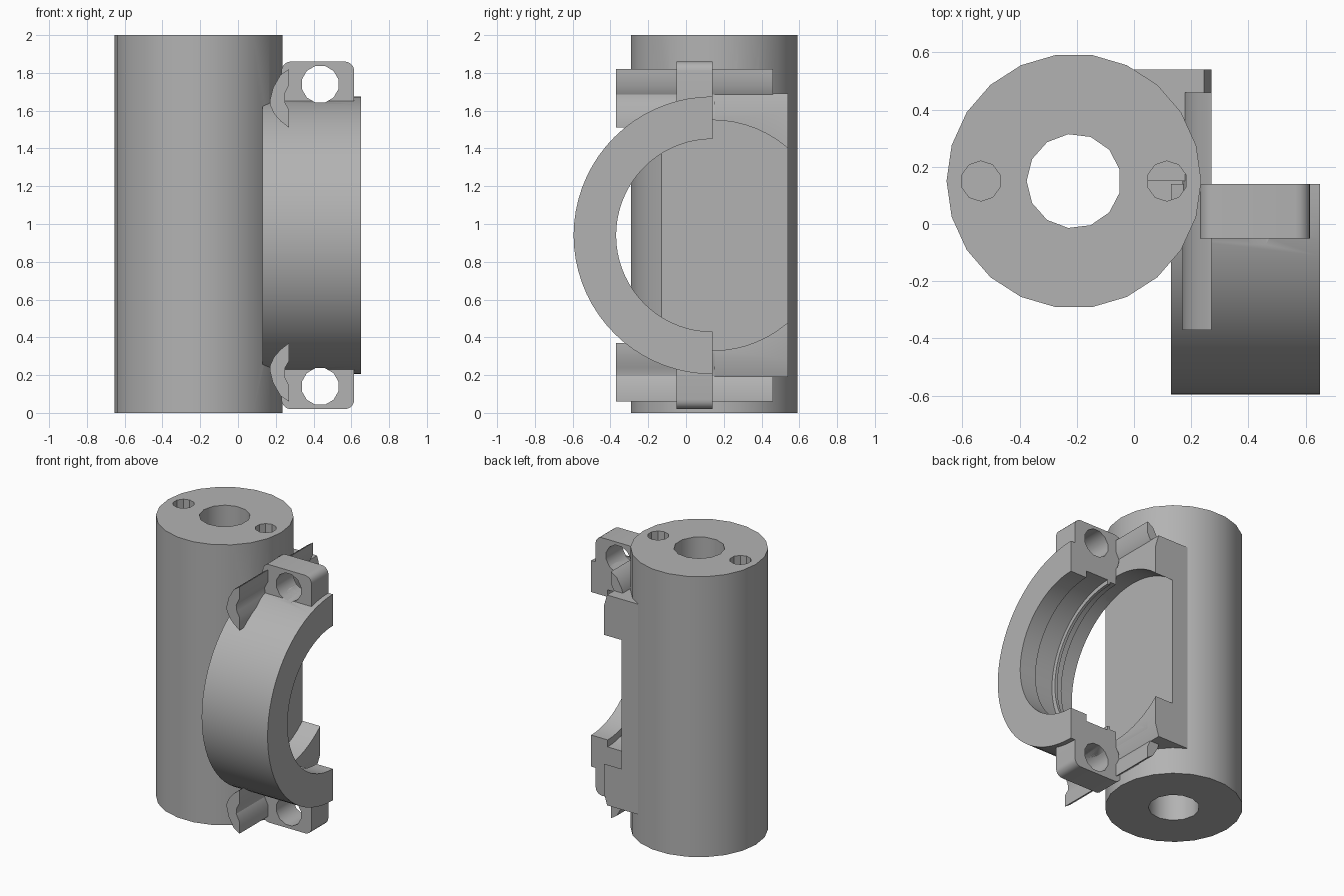
import bpy, bmesh, math
from mathutils import Vector, Matrix

old = bpy.data.objects.get("Cube")
if old:
    bpy.data.objects.remove(old, do_unlink=True)

GREY = (0.45, 0.45, 0.45, 1)
mat = bpy.data.materials.new("plain grey")
mat.use_nodes = True
mat.diffuse_color = GREY
mat.node_tree.nodes["Principled BSDF"].inputs["Base Color"].default_value = GREY

MID_Z = 0.94     # height of the clamp axis
SPLIT_Y = 0.14   # split face of the clamp


def finish(name, bm):
    bmesh.ops.recalc_face_normals(bm, faces=bm.faces)
    me = bpy.data.meshes.new(name)
    bm.to_mesh(me)
    bm.free()
    me.materials.append(mat)
    ob = bpy.data.objects.new(name, me)
    bpy.context.collection.objects.link(ob)
    return ob


def prism(name, pts, offset):
    """Extrude a closed 3D outline along offset."""
    bm = bmesh.new()
    face = bm.faces.new([bm.verts.new(p) for p in pts])
    ext = bmesh.ops.extrude_face_region(bm, geom=[face], use_keep_orig=True)
    bmesh.ops.translate(bm, vec=Vector(offset),
                        verts=[v for v in ext["geom"] if isinstance(v, bmesh.types.BMVert)])
    return finish(name, bm)


def circle(r, n, start=0.0):
    return [(r * math.cos(start + math.tau * i / n), r * math.sin(start + math.tau * i / n))
            for i in range(n)]


def rod(name, x, y, r, n, z0, z1, start=0.0):
    return prism(name, [(x + a, y + b, z0) for a, b in circle(r, n, start)], (0, 0, z1 - z0))


def along_y(name, profile, y0, y1, side):
    """Profile of (x, height from clamp axis); side -1 mirrors it downwards."""
    return prism(name, [(x, y0, MID_Z + side * h) for x, h in profile], (0, y1 - y0, 0))


def boolean(ob, tool, operation="DIFFERENCE"):
    mod = ob.modifiers.new("bool", "BOOLEAN")
    mod.operation = operation
    mod.solver = "EXACT"
    mod.object = tool
    bpy.context.view_layer.objects.active = ob
    bpy.ops.object.modifier_apply(modifier=mod.name)
    bpy.data.objects.remove(tool, do_unlink=True)


def cavity():
    pts = [(0.13, SPLIT_Y + a, MID_Z + b) for a, b in circle(0.61, 64)]
    return prism("cavity_cutter", pts, (0.6, 0, 0))


# Main column with the seat for the clamp
column = rod("column", -0.21, 0.15, 0.445, 22, 0, 2)
boolean(column, cavity())
boolean(column, rod("bore_cutter", -0.21, 0.15, 0.165, 13, -0.1, 2.1, math.pi))
for x in (-0.535, 0.115):
    boolean(column, rod("pin_cutter", x, 0.15, 0.07, 10, 1.6, 2.1, math.pi / 10))

# Backing block behind the clamp, bevelled along the outer edges
block_profile = [(0, 0.75), (0.245, 0.75), (0.27, 0.665),
                 (0.27, -0.665), (0.245, -0.75), (0, -0.75)]
block = along_y("backing_block", block_profile, 0.15, 0.54, 1)
boolean(block, cavity())
parts = [column, block]

# Grooved rails above and below the clamp
rail_profile = [(0.27, 0.88), (0.225, 0.85), (0.185, 0.78), (0.17, 0.72), (0.17, 0.69),
                (0.19, 0.645), (0.225, 0.605), (0.27, 0.57), (0.27, 0.665),
                (0.25, 0.70), (0.245, 0.745), (0.27, 0.795)]

# Lug outline with rounded outer corners
lug_profile = [(0.23, 0.68), (0.615, 0.68)]
for cx, start in ((0.565, 0), (0.28, 90)):
    for i in range(6):
        a = math.radians(start + 18 * i)
        lug_profile.append((cx + 0.05 * math.cos(a), 0.87 + 0.05 * math.sin(a)))

# Half ring with a stepped inner wall
ring_profile = [(0.13, 0.735), (0.65, 0.735), (0.65, 0.51), (0.52, 0.51), (0.52, 0.56),
                (0.34, 0.56), (0.34, 0.53), (0.32, 0.53), (0.32, 0.55), (0.27, 0.55),
                (0.27, 0.61), (0.13, 0.61)]
bm = bmesh.new()
start_face = bm.faces.new([bm.verts.new((x, SPLIT_Y, MID_Z + r)) for x, r in ring_profile])
bmesh.ops.spin(bm, geom=[start_face] + start_face.verts[:] + start_face.edges[:],
               cent=(0, SPLIT_Y, MID_Z), axis=(1, 0, 0), angle=math.pi, steps=36)
# Make sure the ring bulges to the front
if min(v.co.y for v in bm.verts) > 0:
    bmesh.ops.transform(bm, verts=bm.verts, matrix=Matrix.Translation((0, 2 * SPLIT_Y, 0))
                        @ Matrix.Diagonal((1, -1, 1, 1)))
ring = finish("half_ring", bm)
parts.append(ring)

for side, word in ((1, "upper"), (-1, "lower")):
    rail = along_y(word + "_rail", rail_profile, -0.37, 0.46, side)
    boolean(rail, cavity())
    lug = along_y(word + "_lug", lug_profile, -0.05, SPLIT_Y, side)
    hole = [(0.435 + a, 0.80 + b) for a, b in circle(0.1, 12, math.pi / 12)]
    for ob in (lug, ring):
        boolean(ob, along_y("bolt_cutter", hole, -0.3, 0.3, side))
    parts += [rail, lug]

# Smooth shading with crisp edges
bpy.ops.object.select_all(action="DESELECT")
for ob in parts:
    ob.select_set(True)
bpy.context.view_layer.objects.active = column
bpy.ops.object.shade_smooth_by_angle(angle=math.radians(32))
